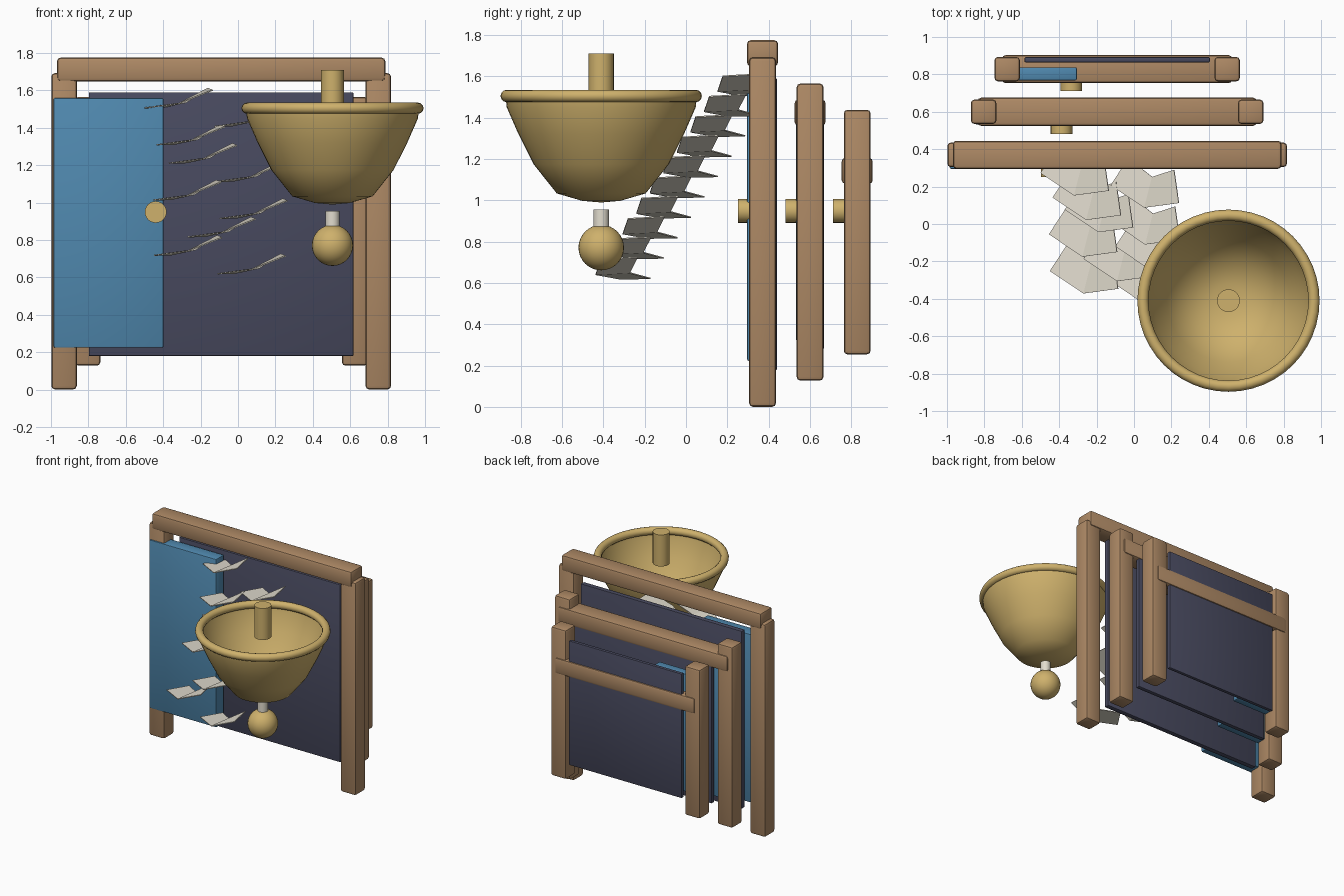
import bpy, bmesh, math
from mathutils import Matrix, Vector

cube = bpy.data.objects.get("Cube")
if cube:
    bpy.data.objects.remove(cube, do_unlink=True)


def material(name, r, g, b):
    m = bpy.data.materials.new(name)
    m.use_nodes = True
    m.diffuse_color = (r, g, b, 1)
    m.node_tree.nodes["Principled BSDF"].inputs["Base Color"].default_value = (r, g, b, 1)
    return m


WOOD = material("warm wood", 0.42, 0.25, 0.13)
BLUE = material("door blue", 0.08, 0.25, 0.43)
NAVY = material("dark navy", 0.065, 0.068, 0.115)
GOLD = material("brass", 0.62, 0.44, 0.15)
PAPER = material("pale paper", 0.76, 0.72, 0.62)


def finish(name, bm, mat, smooth=True):
    mesh = bpy.data.meshes.new(name)
    bm.to_mesh(mesh)
    bm.free()
    ob = bpy.data.objects.new(name, mesh)
    bpy.context.collection.objects.link(ob)
    mesh.materials.append(mat)
    if smooth:
        bpy.ops.object.select_all(action="DESELECT")
        ob.select_set(True)
        bpy.context.view_layer.objects.active = ob
        bpy.ops.object.shade_smooth_by_angle(angle=math.radians(40))
    return ob


def box(name, centre, size, mat, bevel):
    bm = bmesh.new()
    bmesh.ops.create_cube(bm, size=1, matrix=Matrix.Translation(centre) @ Matrix.Diagonal((*size, 1)))
    bmesh.ops.bevel(bm, geom=bm.edges[:], offset=bevel, segments=2, affect="EDGES", profile=0.5)
    return finish(name, bm, mat)


def cylinder(name, centre, radius, depth, mat, along_y=False):
    bm = bmesh.new()
    turn = Matrix.Rotation(math.pi / 2 if along_y else 0, 4, "X")
    bmesh.ops.create_cone(bm, cap_ends=True, segments=24, radius1=radius, radius2=radius,
                          depth=depth, matrix=Matrix.Translation(centre) @ turn)
    return finish(name, bm, mat)


def lathe(name, profile, centre, mat, closed=False):
    bm = bmesh.new()
    verts = [bm.verts.new((r, 0, z)) for r, z in profile]
    pairs = list(zip(verts, verts[1:]))
    if closed:
        pairs.append((verts[-1], verts[0]))
    edges = [bm.edges.new(p) for p in pairs]
    bmesh.ops.spin(bm, geom=verts + edges, axis=(0, 0, 1), cent=(0, 0, 0),
                   angle=math.tau, steps=48, use_duplicate=False)
    bmesh.ops.remove_doubles(bm, verts=bm.verts[:], dist=0.0005)
    bmesh.ops.recalc_face_normals(bm, faces=bm.faces[:])
    bmesh.ops.translate(bm, verts=bm.verts[:], vec=centre)
    return finish(name, bm, mat)


# Three shrinking gates, each with posts, lintel, back panel, sliding door and knob
CX, CZ = -0.09, 0.847
for label, s, y, lintel_z in (("front", 1, 0.37, 1.712), ("middle", 0.85, 0.6, 1.425), ("rear", 0.7, 0.828, 1.143)):
    for side, sign in (("left", 1), ("right", -1)):
        box(f"{label}_gate_{side}_post", (CX + sign * 0.84 * s, y, CZ),
            (0.136, 0.13, 1.69 * s), WOOD, 0.018)
    box(f"{label}_gate_lintel", (CX, y, lintel_z), (1.755 * s, 0.15, 0.126), WOOD, 0.018)
    box(f"{label}_gate_panel", (CX, y + 0.05, CZ + 0.038 * s),
        (1.415 * s, 0.04 * s, 1.41 * s), NAVY, 0.006)
    box(f"{label}_gate_door", (CX - 0.602 * s, y - 0.025, CZ + 0.045 * s),
        (0.588 * s, 0.1 * s, 1.335 * s), BLUE, 0.008)
    cylinder(f"{label}_gate_knob", (CX - 0.35 * s, y - 0.078, 0.95), 0.058, 0.08, GOLD, True)

# Open bell with rolled rim, handle and hanging clapper
BX, BY = 0.505, -0.41
lathe("bell_bowl", [(0, 0.99), (0.092, 0.998), (0.215, 1.034), (0.327, 1.175),
                    (0.4, 1.32), (0.457, 1.45), (0.463, 1.505)], (BX, BY, 0), GOLD)
ring = [(0.457 + 0.03 * math.cos(a), 0.03 * math.sin(a))
        for a in (i * math.tau / 12 for i in range(12))]
lathe("bell_rim", ring, (BX, BY, 1.505), GOLD, closed=True)
cylinder("bell_handle", (BX, BY, 1.585), 0.061, 0.25, GOLD)
cylinder("clapper_stem", (BX, BY, 0.9), 0.038, 0.11, PAPER)
bm = bmesh.new()
bmesh.ops.create_uvsphere(bm, u_segments=32, v_segments=16, radius=0.11,
                          matrix=Matrix.Translation((BX, BY, 0.772)))
finish("clapper_ball", bm, GOLD)

# Rising flight of bent paper slips
front_edge = [(0, -0.145, 0), (0.18, -0.265, 0.022), (0.365, -0.24, 0.095)]
back_edge = [(0.095, 0, 0.003), (0.222, -0.1, 0.03), (0.34, -0.062, 0.105)]
starts = (-0.11, -0.45, -0.27, -0.1, -0.455, -0.12, -0.37, -0.435, -0.125, -0.5)
for i, x in enumerate(starts):
    base = Vector((x, -0.172 + 0.0655 * i, 0.62 + 0.0985 * i))
    bm = bmesh.new()
    f = [bm.verts.new(base + Vector(p)) for p in front_edge]
    b = [bm.verts.new(base + Vector(p)) for p in back_edge]
    for k in range(2):
        bm.faces.new((f[k], f[k + 1], b[k + 1], b[k]))
    slip = finish(f"paper_slip_{i + 1}", bm, PAPER, smooth=False)
    thick = slip.modifiers.new("thickness", "SOLIDIFY")
    thick.thickness = 0.006
    thick.offset = 0
